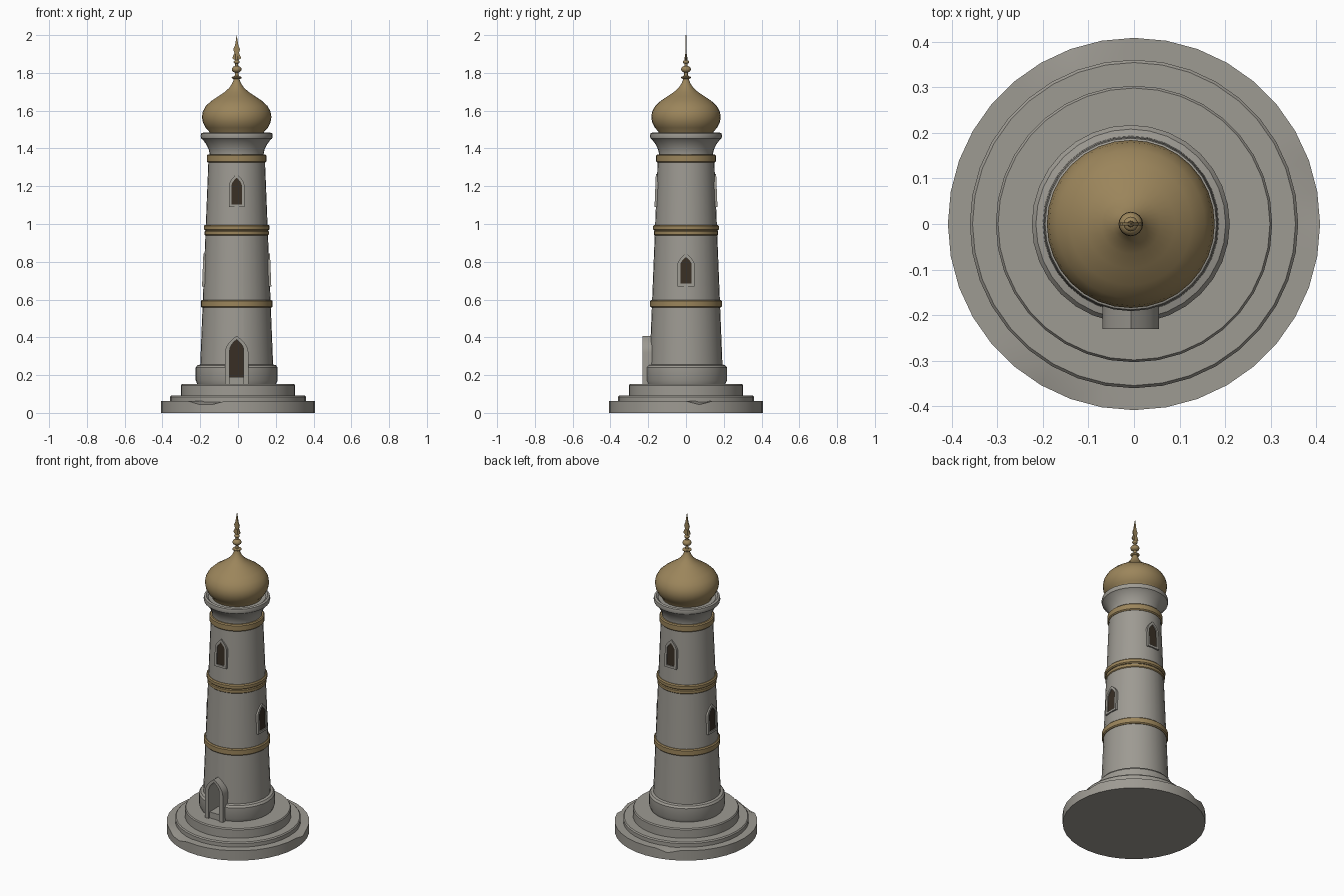
import bpy, bmesh, math
from mathutils import Matrix

if "Cube" in bpy.data.objects:
    bpy.data.objects.remove(bpy.data.objects["Cube"])

CX = -0.007  # tower axis sits slightly left of the base centre


def material(name, rgb):
    m = bpy.data.materials.new(name)
    m.diffuse_color = (*rgb, 1)
    m.use_nodes = True
    m.node_tree.nodes["Principled BSDF"].inputs["Base Color"].default_value = m.diffuse_color
    return m


STONE = material("grey stone", (0.34, 0.325, 0.29))
GOLD = material("old gold", (0.33, 0.235, 0.105))
DARK = material("dark opening", (0.04, 0.028, 0.018))


def finish(name, bm, mat, smooth=True):
    bmesh.ops.recalc_face_normals(bm, faces=bm.faces)
    me = bpy.data.meshes.new(name)
    bm.to_mesh(me)
    bm.free()
    me.materials.append(mat)
    ob = bpy.data.objects.new(name, me)
    bpy.context.collection.objects.link(ob)
    if smooth:
        shade(ob)
    return ob


def select(ob):
    bpy.ops.object.select_all(action='DESELECT')
    ob.select_set(True)
    bpy.context.view_layer.objects.active = ob


def shade(ob):
    select(ob)
    bpy.ops.object.shade_smooth_by_angle(angle=math.radians(32))


def lathe(name, profile, mat, cx=CX, n=32, smooth=True):
    """Closed solid of revolution from (radius, height) points."""
    bm = bmesh.new()
    rings = [[bm.verts.new((cx + r * math.cos(2 * math.pi * i / n),
                            r * math.sin(2 * math.pi * i / n), z))
              for i in range(n)] for r, z in profile]
    for a, b in zip(rings, rings[1:]):
        for i in range(n):
            j = (i + 1) % n
            bm.faces.new((a[i], a[j], b[j], b[i]))
    bm.faces.new(rings[0])
    bm.faces.new(rings[-1])
    return finish(name, bm, mat, smooth)


def shaft_r(z):
    return 0.193 - (z - 0.25) * 0.0398


def arch(w, z0, zs, zt, p=0.6, n=6):
    """Outline of an arched opening as (u, z) points."""
    top = []
    for i in range(2 * n + 1):
        u = math.cos(math.pi * i / (2 * n))
        top.append((w * u, zs + (zt - zs) * max(0, 1 - abs(u)) ** p))
    return [(-w, z0), (w, z0)] + top


def place(bm, ang):
    bmesh.ops.transform(bm, matrix=Matrix.Translation((CX, 0, 0)) @ Matrix.Rotation(ang, 4, 'Z'),
                        verts=bm.verts)


def frame(name, outer, inner, near, far, ang=0):
    """Arched surround; near and far give the distance from the axis at a height."""
    bm = bmesh.new()
    loops = [[bm.verts.new((u, -f(z), z)) for u, z in pts]
             for pts, f in ((outer, far), (outer, near), (inner, near), (inner, far))]
    n = len(outer)
    for k in range(4):
        a, b = loops[k], loops[(k + 1) % 4]
        for i in range(n):
            j = (i + 1) % n
            bm.faces.new((a[i], a[j], b[j], b[i]))
    place(bm, ang)
    return finish(name, bm, STONE)


def plate(name, pts, dist, ang=0, thick=0.006, mat=DARK):
    bm = bmesh.new()
    a = [bm.verts.new((u, -dist(z), z)) for u, z in pts]
    b = [bm.verts.new((u, -dist(z) + thick, z)) for u, z in pts]
    bm.faces.new(a)
    bm.faces.new(b[::-1])
    for i in range(len(a)):
        j = (i + 1) % len(a)
        bm.faces.new((a[i], b[i], b[j], a[j]))
    place(bm, ang)
    bmesh.ops.remove_doubles(bm, verts=bm.verts, dist=1e-5)
    return finish(name, bm, mat, False)


# round steps, the lowest with three worn chips on its rim
base = lathe("base_step", [(0.408, 0), (0.408, 0.062), (0.35, 0.062)], STONE, 0, 36)
for v in base.data.vertices:
    a = math.degrees(math.atan2(v.co.y, v.co.x))
    if v.co.z > 0.05 and v.co.xy.length > 0.39 and any(abs(a - c) < 5.5 for c in (110, 10, -115)):
        v.co.z -= 0.018
lathe("middle_step", [(0.36, 0.05), (0.36, 0.085), (0.354, 0.092)], STONE, 0, 36)
lathe("upper_step", [(0.303, 0.08), (0.303, 0.145), (0.298, 0.152)], STONE, 0, 36)

# tapered shaft with plinth, door recess cut into it
shaft = lathe("tower_shaft", [(0.205, 0.145), (0.217, 0.172), (0.217, 0.24), (0.208, 0.252),
                              (shaft_r(0.252), 0.256), (shaft_r(1.345), 1.345)], STONE, smooth=False)
opening = arch(0.037, 0.19, 0.33, 0.388, 0.5)
cutter = plate("door_cutter", opening, lambda z: 0.3, thick=0.18, mat=STONE)
mod = shaft.modifiers.new("door", 'BOOLEAN')
mod.object = cutter
mod.solver = 'EXACT'
select(shaft)
bpy.ops.object.modifier_apply(modifier=mod.name)
bpy.data.objects.remove(cutter)
shade(shaft)

# door surround, threshold and dark door
frame("door_frame", arch(0.062, 0.15, 0.32, 0.408, 0.5), arch(0.037, 0.15, 0.33, 0.388, 0.5),
      lambda z: 0.23, lambda z: 0.165)
plate("door_threshold", [(-0.04, 0.15), (0.04, 0.15), (0.04, 0.19), (-0.04, 0.19)],
      lambda z: 0.22, thick=0.06, mat=STONE)
plate("door_panel", opening, lambda z: 0.124)

# windows: upper pair front and back, lower pair left and right
for z0, angs in ((1.09, (0, math.pi)), (0.67, (math.pi / 2, -math.pi / 2))):
    k = 1.0 if z0 > 1 else 1.12
    for i, ang in enumerate(angs):
        tag = ("upper" if z0 > 1 else "lower") + f"_window_{i + 1}"
        hole = arch(0.027 * k, z0 + 0.014, z0 + 0.115, z0 + 0.155)
        frame(tag + "_frame", arch(0.041 * k, z0, z0 + 0.115, z0 + 0.175), hole,
              lambda z: shaft_r(z) + 0.007, lambda z: shaft_r(z) - 0.02, ang)
        plate(tag + "_opening", hole, lambda z: shaft_r(z) + 0.001, ang)

# gold bands
def band(name, r, z0, z1):
    c = 0.006
    lathe(name, [(r - 0.025, z0), (r - c, z0), (r, z0 + c), (r, z1 - c), (r - c, z1), (r - 0.025, z1)], GOLD)


band("lower_band", 0.190, 0.557, 0.598)
band("middle_band_bottom", 0.170, 0.938, 0.966)
band("middle_band_top", 0.174, 0.966, 0.996)
band("top_band", 0.158, 1.325, 1.368)

# flared capital under the dome
lathe("capital", [(0.143, 1.34), (0.143, 1.372), (0.148, 1.395), (0.16, 1.42), (0.178, 1.445),
                  (0.188, 1.453), (0.191, 1.466), (0.188, 1.48), (0.176, 1.484), (0.165, 1.475)], STONE)

# onion dome
lathe("dome", [(0.14, 1.47), (0.145, 1.488), (0.165, 1.51), (0.179, 1.538), (0.184, 1.567),
               (0.179, 1.596), (0.163, 1.625), (0.134, 1.652), (0.098, 1.676), (0.065, 1.698),
               (0.04, 1.72), (0.025, 1.742), (0.017, 1.76), (0.012, 1.785)], GOLD)

# finial: disc, two balls and a stem
lathe("finial_stem", [(0.010, 1.76), (0.009, 1.82), (0.006, 1.90)], GOLD, n=12)
for name, r, h, z in (("finial_disc", 0.027, 0.009, 1.775), ("finial_ball", 0.026, 0.019, 1.819),
                      ("finial_small_ball", 0.016, 0.011, 1.858)):
    lathe(name, [(max(0.002, r * math.sin(math.pi * i / 8)), z - h * math.cos(math.pi * i / 8))
                 for i in range(9)], GOLD, n=16)

# flat leaf-shaped tip
half = [(0.006, 1.865), (0.024, 1.878), (0.012, 1.905), (0.018, 1.925), (0.009, 1.945)]
plate("finial_tip", half + [(0, 2.0)] + [(-u, z) for u, z in half[::-1]],
      lambda z: 0.003, mat=GOLD)
